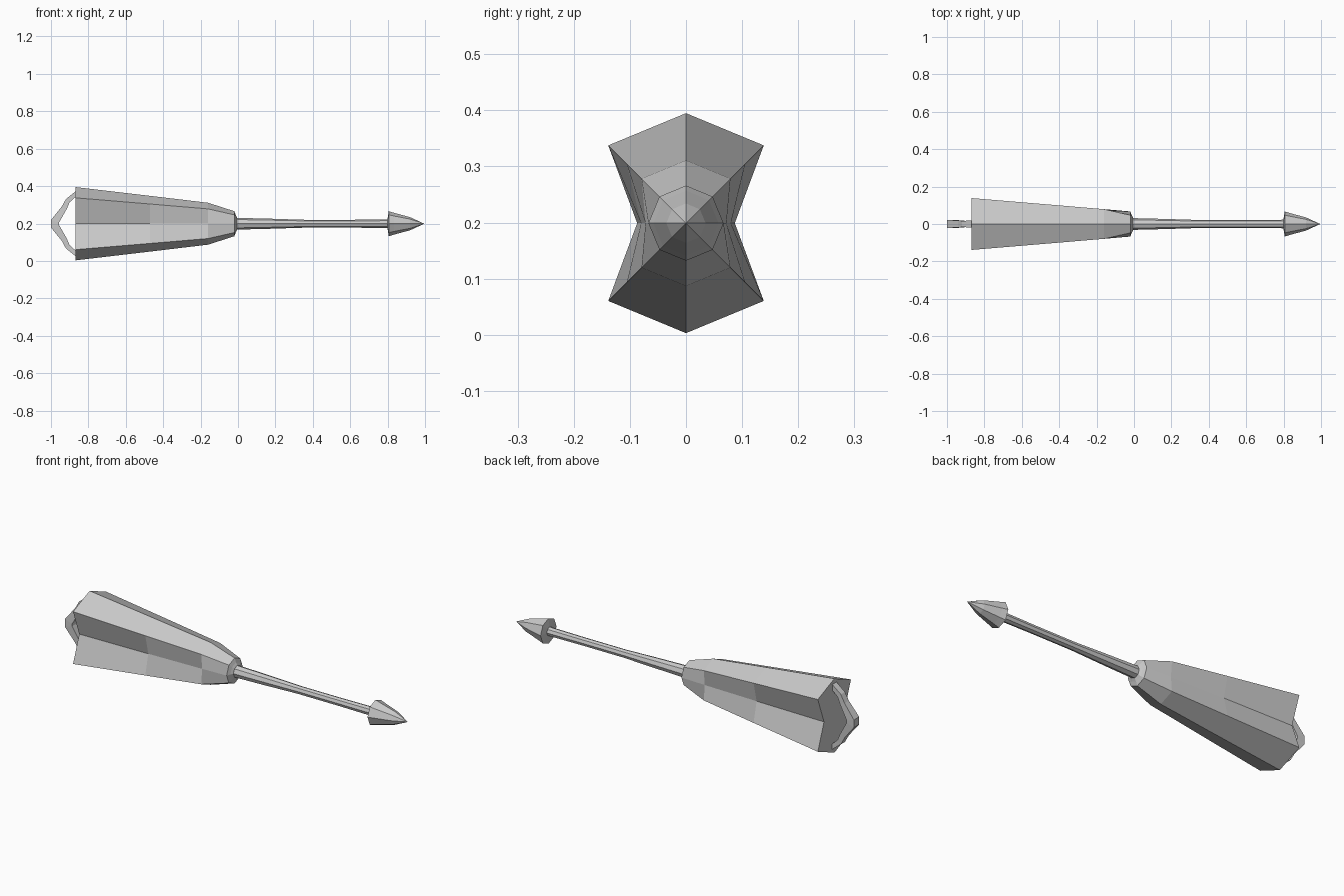
import bpy, bmesh
from math import sin, cos, pi

if "Cube" in bpy.data.objects:
    bpy.data.objects.remove(bpy.data.objects["Cube"])

AXIS_Z = 0.199


def loft(name, rings):
    """Skin between rings of equal point count, capping both ends."""
    bm = bmesh.new()
    loops = [[bm.verts.new(p) for p in ring] for ring in rings]
    n = len(loops[0])
    for a, b in zip(loops, loops[1:]):
        for i in range(n):
            j = (i + 1) % n
            bm.faces.new((a[i], a[j], b[j], b[i]))
    bm.faces.new(loops[0])
    bm.faces.new(loops[-1])
    bmesh.ops.remove_doubles(bm, verts=bm.verts, dist=0.0002)
    bmesh.ops.recalc_face_normals(bm, faces=bm.faces)
    mesh = bpy.data.meshes.new(name)
    bm.to_mesh(mesh)
    bm.free()
    obj = bpy.data.objects.new(name, mesh)
    bpy.context.collection.objects.link(obj)
    return obj


def octagon(x, r, side=None):
    """Eight-sided ring about the long axis; side sets the left/right radius."""
    ring = []
    for i in range(8):
        a = i * pi / 4
        rr = side if side is not None and i in (0, 4) else r
        ring.append((x, rr * cos(a), AXIS_Z + rr * sin(a)))
    return ring


# folded canopy with pinched sides
loft("canopy", [octagon(*s) for s in [
    (-0.87, 0.196, 0.087), (-0.47, 0.149, 0.080),
    (-0.16, 0.112, 0.072), (-0.02, 0.067, 0.067)]])

# collar where the shaft leaves the canopy
loft("collar", [octagon(*s) for s in [
    (-0.02, 0.067), (-0.012, 0.047), (-0.005, 0.034)]])

# slender shaft
loft("shaft", [octagon(*s) for s in [
    (-0.03, 0.032), (0.17, 0.027), (0.36, 0.021), (0.60, 0.021), (0.82, 0.023)]])

# pointed tip
loft("tip", [octagon(*s) for s in [
    (0.80, 0.030), (0.806, 0.067), (0.835, 0.058), (0.92, 0.035), (0.995, 0.0005)]])

# bent grip at the rear: outer point, inner point, half width (upper half)
half = [((-0.865, 0.176), (-0.865, 0.146), 0.018),
        ((-0.92, 0.132), (-0.900, 0.115), 0.017),
        ((-0.942, 0.092), (-0.915, 0.080), 0.018),
        ((-1.0, 0.020), (-0.957, 0.006), 0.022)]
full = half + [((o[0], -o[1]), (i[0], -i[1]), w) for o, i, w in reversed(half)]
loft("grip", [[(o[0], -w, AXIS_Z + o[1]), (o[0], w, AXIS_Z + o[1]),
               (i[0], w, AXIS_Z + i[1]), (i[0], -w, AXIS_Z + i[1])]
              for o, i, w in full])
